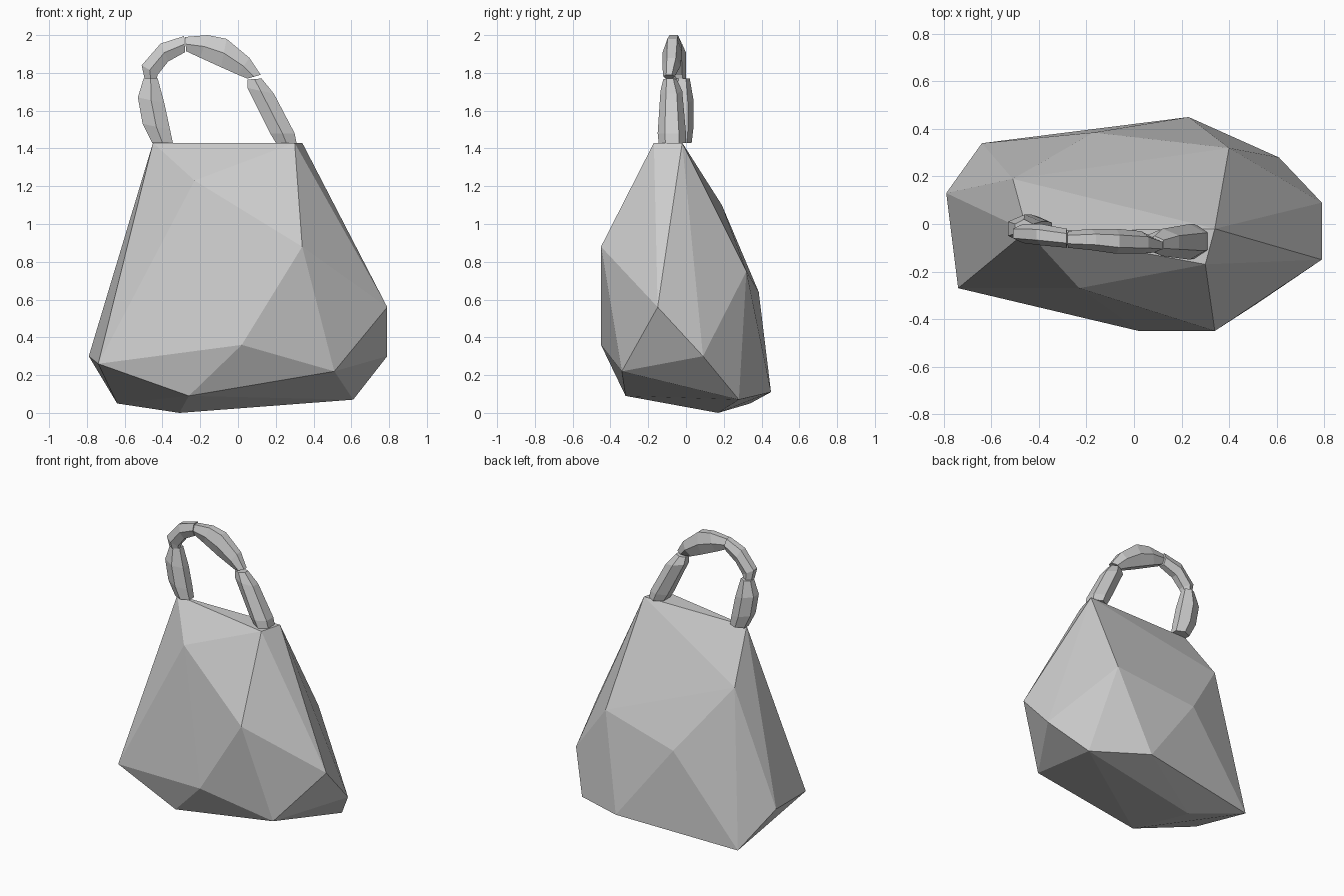
import bpy
import bmesh

cube = bpy.data.objects.get("Cube")
if cube:
    bpy.data.objects.remove(cube, do_unlink=True)

GREY = (0.6, 0.6, 0.6, 1.0)
stone = bpy.data.materials.new("light grey")
stone.use_nodes = True
stone.diffuse_color = GREY
stone.node_tree.nodes["Principled BSDF"].inputs["Base Color"].default_value = GREY


def finish(name, bm):
    bmesh.ops.recalc_face_normals(bm, faces=bm.faces)
    mesh = bpy.data.meshes.new(name)
    bm.to_mesh(mesh)
    bm.free()
    mesh.materials.append(stone)
    obj = bpy.data.objects.new(name, mesh)
    bpy.context.collection.objects.link(obj)


def faceted_hull(name, points):
    bm = bmesh.new()
    for p in points:
        bm.verts.new(p)
    result = bmesh.ops.convex_hull(bm, input=bm.verts)
    loose = [v for v in result["geom_interior"] if isinstance(v, bmesh.types.BMVert)]
    bmesh.ops.delete(bm, geom=loose, context="VERTS")
    finish(name, bm)


def handle_link(name, stations):
    """Loft six-sided rings; each station is inner (x, z), outer (x, z), y range."""
    bm = bmesh.new()
    rings = []
    for (ix, iz), (ox, oz), (y0, y1) in stations:
        inset = (y1 - y0) * 0.25
        mx, mz = (ix + ox) / 2, (iz + oz) / 2
        ring = [(ix, y0 + inset, iz), (mx, y0, mz), (ox, y0 + inset, oz),
                (ox, y1 - inset, oz), (mx, y1, mz), (ix, y1 - inset, iz)]
        rings.append([bm.verts.new(p) for p in ring])
    for a, b in zip(rings, rings[1:]):
        for i in range(6):
            j = (i + 1) % 6
            bm.faces.new((a[i], a[j], b[j], b[i]))
    bm.faces.new(rings[0])
    bm.faces.new(rings[-1])
    finish(name, bm)


# Faceted body, wide at the base with a narrow flat top
top = [(-0.45, -0.03, 1.43), (0.30, -0.17, 1.43), (0.34, -0.02, 1.43)]
front = [(-0.23, -0.27, 1.23), (0.34, -0.45, 0.88), (0.02, -0.45, 0.36),
         (0.51, -0.34, 0.22), (-0.26, -0.32, 0.09)]
sides = [(-0.79, 0.13, 0.30), (-0.74, -0.27, 0.26),
         (0.79, -0.15, 0.56), (0.79, 0.09, 0.30)]
back = [(-0.51, 0.19, 1.10), (0.40, 0.32, 0.75), (-0.17, 0.385, 0.64),
        (0.23, 0.45, 0.11), (0.61, 0.28, 0.07)]
bottom = [(-0.64, 0.34, 0.05), (-0.31, 0.17, 0.0)]
faceted_hull("body", top + front + sides + back + bottom)

# Handle made of four chunky links
handle_link("handle_right_lower", [
    ((-0.345, 1.43), (-0.455, 1.43), (-0.07, 0.03)),
    ((-0.36, 1.50), (-0.505, 1.53), (-0.08, 0.04)),
    ((-0.39, 1.64), (-0.53, 1.67), (-0.08, 0.04)),
    ((-0.425, 1.77), (-0.50, 1.77), (-0.06, 0.02))])
handle_link("handle_right_upper", [
    ((-0.43, 1.77), (-0.495, 1.77), (-0.07, 0.0)),
    ((-0.425, 1.79), (-0.51, 1.84), (-0.08, 0.0)),
    ((-0.37, 1.86), (-0.41, 1.955), (-0.09, 0.0)),
    ((-0.28, 1.91), (-0.285, 1.995), (-0.10, -0.02))])
handle_link("handle_left_upper", [
    ((-0.275, 1.915), (-0.28, 1.99), (-0.10, -0.03)),
    ((-0.20, 1.88), (-0.16, 2.0), (-0.11, -0.02)),
    ((-0.09, 1.83), (-0.06, 1.98), (-0.125, -0.02)),
    ((0.0, 1.79), (0.06, 1.88), (-0.125, -0.03)),
    ((0.05, 1.77), (0.12, 1.79), (-0.12, -0.06))])
handle_link("handle_left_lower", [
    ((0.05, 1.765), (0.125, 1.77), (-0.12, -0.05)),
    ((0.05, 1.72), (0.19, 1.69), (-0.135, -0.02)),
    ((0.17, 1.48), (0.30, 1.48), (-0.15, 0.0)),
    ((0.20, 1.43), (0.31, 1.43), (-0.145, 0.0))])
